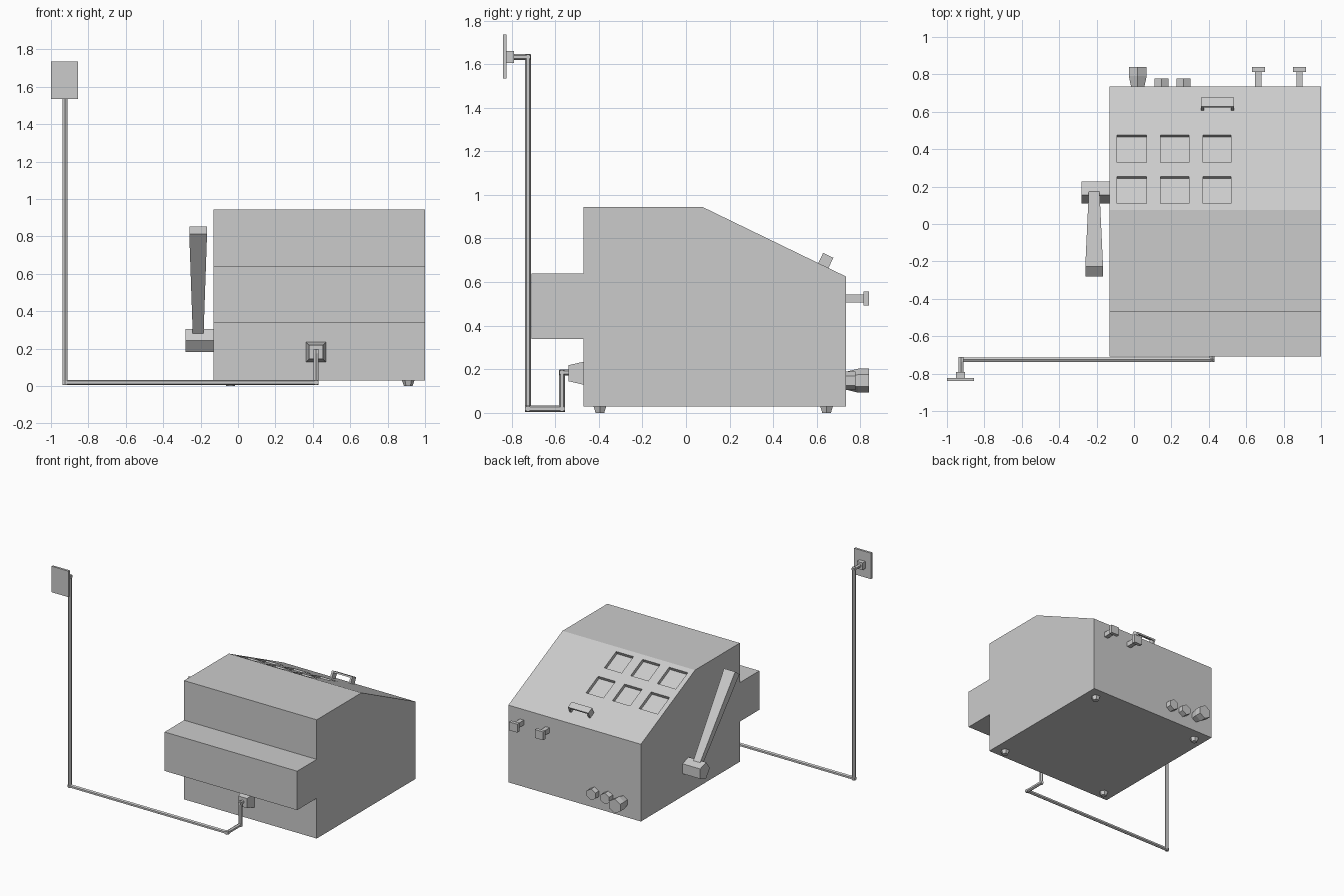
import bpy, bmesh
from math import pi
from mathutils import Matrix, Vector

if "Cube" in bpy.data.objects:
    bpy.data.objects.remove(bpy.data.objects["Cube"])

grey = bpy.data.materials.new("light_grey")
grey.use_nodes = True
grey.diffuse_color = (0.6, 0.6, 0.6, 1)
grey.node_tree.nodes["Principled BSDF"].inputs["Base Color"].default_value = grey.diffuse_color


def finish(name, bm):
    """Turn a bmesh into a flat-shaded object."""
    bmesh.ops.recalc_face_normals(bm, faces=bm.faces)
    mesh = bpy.data.meshes.new(name)
    bm.to_mesh(mesh)
    bm.free()
    mesh.materials.append(grey)
    obj = bpy.data.objects.new(name, mesh)
    bpy.context.collection.objects.link(obj)
    return obj


def add_rod(bm, a, b, r1, r2, sides=6, roll=0.0):
    """Straight tapered prism from point a to point b."""
    a, b = Vector(a), Vector(b)
    axis = b - a
    turn = axis.to_track_quat('Z', 'Y').to_matrix().to_4x4()
    place = Matrix.Translation((a + b) / 2) @ turn @ Matrix.Rotation(roll, 4, 'Z')
    bmesh.ops.create_cone(bm, cap_ends=True, segments=sides, radius1=r1,
                          radius2=r2, depth=axis.length, matrix=place)


def add_box(bm, centre, size, frame=Matrix.Identity(4)):
    place = frame @ Matrix.Translation(centre) @ Matrix.Diagonal((*size, 1))
    bmesh.ops.create_cube(bm, size=1, matrix=place)


def rod(name, *args, **kw):
    bm = bmesh.new()
    add_rod(bm, *args, **kw)
    return finish(name, bm)


def box(name, *args):
    bm = bmesh.new()
    add_box(bm, *args)
    return finish(name, bm)


# Housing: side profile extruded across x
LEFT, RIGHT = -0.13, 1.0
profile = [(-0.47, 0.03), (-0.47, 0.34), (-0.708, 0.34), (-0.708, 0.64), (-0.47, 0.64),
           (-0.47, 0.945), (0.075, 0.945), (0.735, 0.625), (0.735, 0.03)]
bm = bmesh.new()
side = bm.faces.new([bm.verts.new((LEFT, y, z)) for y, z in profile])
new = bmesh.ops.extrude_face_region(bm, geom=[side])["geom"]
bmesh.ops.translate(bm, vec=(RIGHT - LEFT, 0, 0),
                    verts=[v for v in new if isinstance(v, bmesh.types.BMVert)])
bmesh.ops.recalc_face_normals(bm, faces=bm.faces)


# Six recessed square windows on the sloping panel
def panel_faces():
    return [f for f in bm.faces if f.normal.y > 0.2 and f.normal.z > 0.2]


columns = [(-0.092, 0.066), (0.143, 0.293), (0.37, 0.518)]
rows = [(0.11, 0.255), (0.33, 0.477)]
for spans, axis in ((columns, Vector((1, 0, 0))), (rows, Vector((0, 1, 0)))):
    for value in (v for span in spans for v in span):
        faces = panel_faces()
        edges = {e for f in faces for e in f.edges}
        verts = {v for f in faces for v in f.verts}
        bmesh.ops.bisect_plane(bm, geom=[*faces, *edges, *verts],
                               plane_co=axis * value, plane_no=axis)
        bm.normal_update()


def inside(value, spans):
    return any(a < value < b for a, b in spans)


windows = []
for f in panel_faces():
    c = f.calc_center_median()
    if inside(c.x, columns) and inside(c.y, rows):
        windows.append(f)
bmesh.ops.inset_individual(bm, faces=windows, thickness=0.0, depth=-0.025)
finish("housing", bm)

# Carry bracket on the sloping panel, built in the panel's own frame
tangent = Vector((0, 0.66, -0.32)).normalized()
normal = Vector((0, -tangent.z, tangent.y))
frame = Matrix((Vector((1, 0, 0)), tangent, normal)).transposed().to_4x4()
frame.translation = Vector((0.447, 0.63, 0.676))
bm = bmesh.new()
add_box(bm, (0, 0, 0.046), (0.175, 0.052, 0.012), frame)
for s in (-1, 1):
    add_box(bm, (s * 0.08, 0, 0.02), (0.015, 0.052, 0.044), frame)
finish("panel_bracket", bm)

# Feet at the four lower corners
for name_x, x in (("right", -0.04), ("left", 0.91)):
    for name_y, y in (("front", -0.395), ("back", 0.645)):
        rod(f"{name_y}_{name_x}_foot", (x, y, 0), (x, y, 0.032), 0.023, 0.034, roll=pi / 2)

# Crank: five-sided hub and tapered square lever
rod("crank_hub", (-0.28, 0.175, 0.243), (-0.125, 0.175, 0.243), 0.065, 0.065,
    sides=5, roll=pi / 2)
bm = bmesh.new()
lean = Vector((0, -0.423, 0.562))
width = Matrix.Diagonal((0.095, 0.066, 1, 1))
place = (Matrix.Translation(Vector((-0.213, 0.17, 0.27)) + lean / 2)
         @ Matrix.Rotation(lean.angle(Vector((0, 0, 1))), 4, 'X') @ width)
bmesh.ops.create_cone(bm, cap_ends=True, segments=4, radius1=0.42, radius2=0.7071,
                      depth=lean.length,
                      matrix=place @ Matrix.Rotation(pi / 4, 4, 'Z'))
finish("crank_lever", bm)

# Back knobs: one large flared, two small
bm = bmesh.new()
add_rod(bm, (0.02, 0.73, 0.148), (0.02, 0.79, 0.148), 0.04, 0.055)
add_rod(bm, (0.02, 0.79, 0.148), (0.02, 0.84, 0.148), 0.055, 0.055)
finish("large_knob", bm)
for i, x in enumerate((0.147, 0.265)):
    rod(f"small_knob_{i + 1}", (x, 0.73, 0.148), (x, 0.778, 0.148), 0.043, 0.043)

# Back pegs with square heads
for i, x in enumerate((0.665, 0.885)):
    bm = bmesh.new()
    add_box(bm, (x, 0.773, 0.525), (0.034, 0.085, 0.038))
    add_box(bm, (x, 0.827, 0.525), (0.07, 0.027, 0.065))
    finish(f"peg_{i + 1}", bm)

# Bent pipe from the front socket to the raised plate
R = 0.014
path = [Vector(p) for p in (
    (-0.925, -0.80, 1.632), (-0.925, -0.725, 1.632), (-0.925, -0.725, 0.019),
    (0.417, -0.725, 0.019), (0.417, -0.568, 0.019), (0.417, -0.568, 0.185),
    (0.417, -0.53, 0.185))]
bm = bmesh.new()
for a, b in zip(path, path[1:]):
    lap = (b - a).normalized() * R * 0.9
    add_rod(bm, a - lap, b + lap, R, R)
finish("pipe", bm)

# Socket, plate and plate mount
rod("pipe_socket", (0.417, -0.465, 0.182), (0.417, -0.539, 0.182), 0.076, 0.052,
    sides=4, roll=pi / 4)
box("raised_plate", (-0.928, -0.832, 1.635), (0.144, 0.017, 0.2))
box("plate_mount", (-0.928, -0.808, 1.632), (0.05, 0.036, 0.055))
